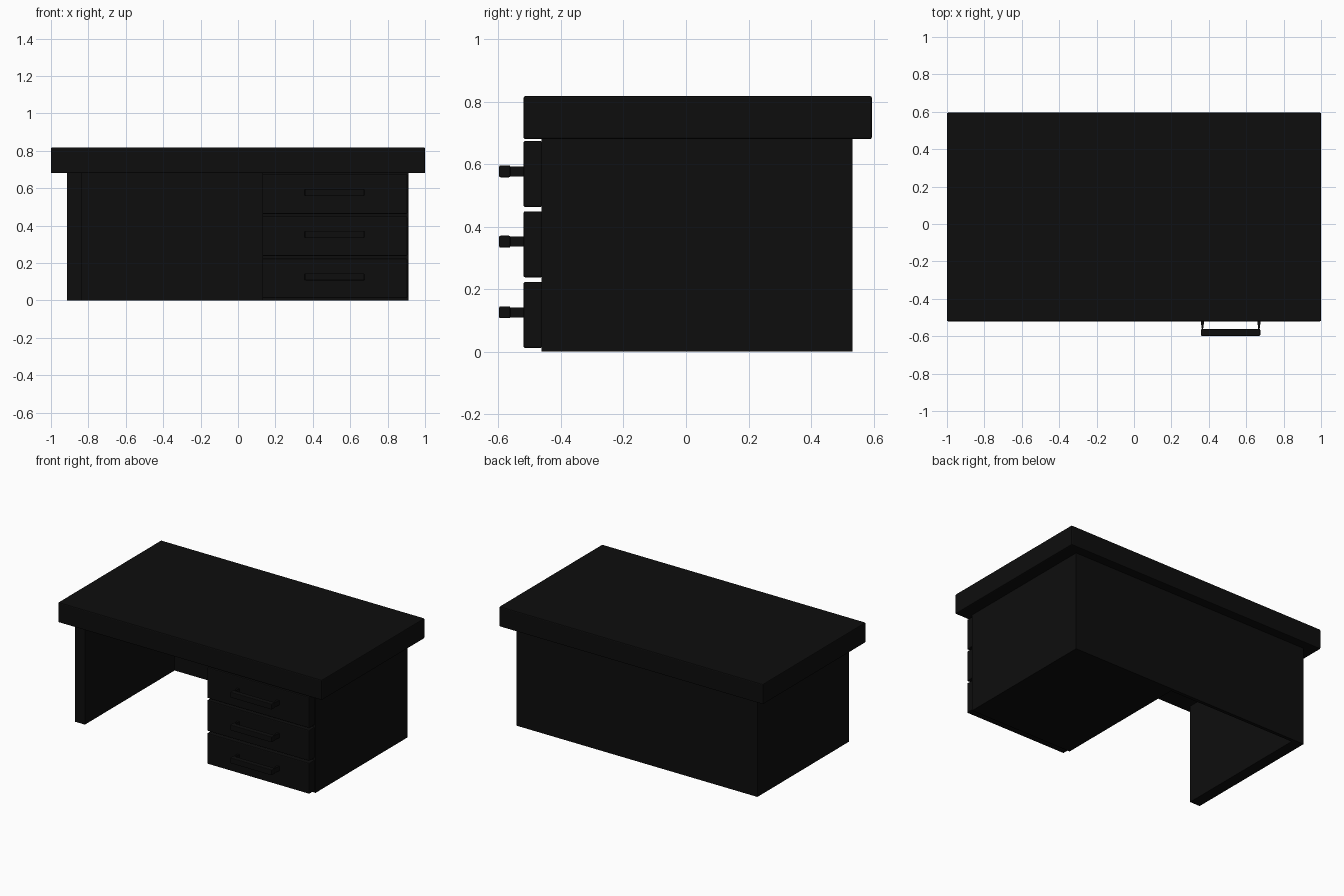
import bpy
import bmesh
from mathutils import Vector

cube = bpy.data.objects.get("Cube")
if cube:
    bpy.data.objects.remove(cube, do_unlink=True)

black = bpy.data.materials.new("matte black")
black.use_nodes = True
colour = (0.004, 0.004, 0.004, 1)
black.diffuse_color = colour
black.node_tree.nodes["Principled BSDF"].inputs["Base Color"].default_value = colour


def box(name, x, y, z, bevel=0.0, front_taper=1.0):
    """Box from (min, max) ranges; front_taper narrows its -y face in x."""
    bm = bmesh.new()
    bmesh.ops.create_cube(bm, size=1)
    low = Vector((x[0], y[0], z[0]))
    high = Vector((x[1], y[1], z[1]))
    for v in bm.verts:
        if v.co.y < 0:
            v.co.x *= front_taper
        v.co = (low + high) / 2 + v.co * (high - low)
    mesh = bpy.data.meshes.new(name)
    bm.to_mesh(mesh)
    bm.free()
    mesh.materials.append(black)
    obj = bpy.data.objects.new(name, mesh)
    bpy.context.collection.objects.link(obj)
    if bevel:
        mod = obj.modifiers.new("soft edges", "BEVEL")
        mod.width = bevel
        mod.segments = 2
    return obj


# Desk top
box("desk_top", (-1, 1), (-0.52, 0.595), (0.68, 0.818), 0.006)

# Supports
box("right_side_panel", (-0.915, -0.838), (-0.462, 0.533), (0, 0.68))
box("back_panel", (-0.838, 0.14), (0.51, 0.533), (0, 0.68))
box("drawer_cabinet", (0.13, 0.912), (-0.462, 0.533), (0, 0.68))

# Drawers with bar handles on tapered posts
for name, bottom in (("bottom", 0.012), ("middle", 0.238), ("top", 0.463)):
    box(name + "_drawer_front", (0.13, 0.905), (-0.52, -0.46),
        (bottom, bottom + 0.211), 0.005)
    mid = bottom + 0.114
    box(name + "_handle_bar", (0.358, 0.675), (-0.598, -0.562),
        (mid - 0.019, mid + 0.019), 0.004)
    for side, x in (("right", 0.366), ("left", 0.668)):
        box(f"{name}_handle_{side}_post", (x - 0.01, x + 0.01),
            (-0.565, -0.515), (mid - 0.016, mid + 0.016), front_taper=0.3)
